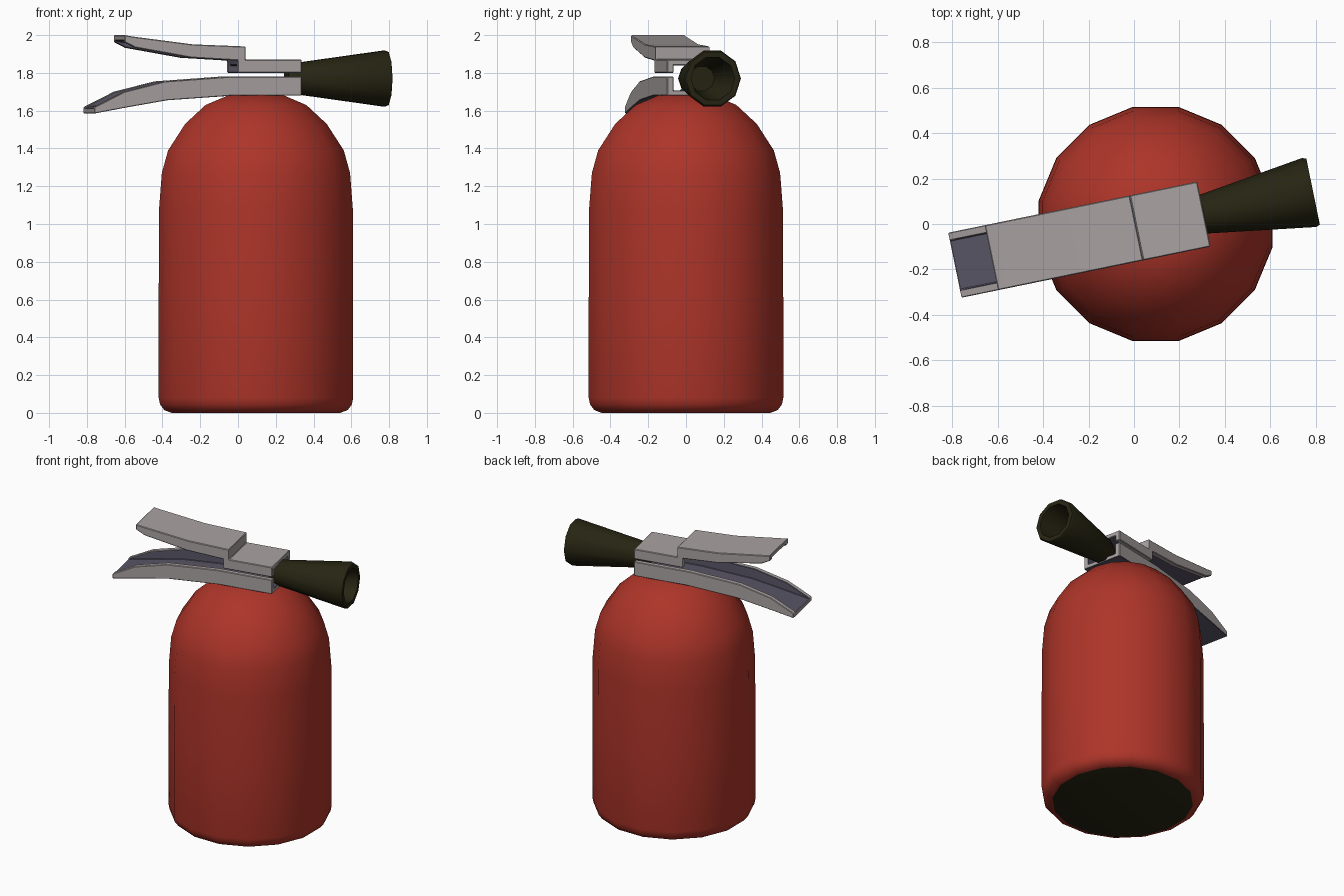
import bpy, math
from mathutils import Matrix

if "Cube" in bpy.data.objects:
    bpy.data.objects.remove(bpy.data.objects["Cube"])

def mat(name, c):
    m = bpy.data.materials.new(name)
    m.diffuse_color = (*c, 1)
    m.use_nodes = True
    m.node_tree.nodes["Principled BSDF"].inputs["Base Color"].default_value = m.diffuse_color
    return m

RED = mat("red_paint", (0.42, 0.035, 0.022))
BLACK = mat("dark_olive_black", (0.02, 0.018, 0.006))
GREY = mat("light_grey_metal", (0.40, 0.36, 0.36))
SHADE = mat("dark_violet_grey", (0.10, 0.09, 0.13))

CX = 0.095                                   # tank axis
TURN = Matrix.Translation((CX, 0, 0)) @ Matrix.Rotation(math.radians(11.6), 4, 'Z')

def make(name, verts, faces, mats, ids, matrix, angle):
    me = bpy.data.meshes.new(name)
    me.from_pydata(verts, [], faces)
    for m in mats:
        me.materials.append(m)
    for p, i in zip(me.polygons, ids):
        p.material_index = i
    me.transform(matrix)
    me.update()
    ob = bpy.data.objects.new(name, me)
    bpy.context.collection.objects.link(ob)
    bpy.ops.object.select_all(action='DESELECT')
    ob.select_set(True)
    bpy.context.view_layer.objects.active = ob
    bpy.ops.object.mode_set(mode='EDIT')
    bpy.ops.mesh.select_all(action='SELECT')
    bpy.ops.mesh.normals_make_consistent(inside=False)
    bpy.ops.object.mode_set(mode='OBJECT')
    if angle:
        bpy.ops.object.shade_smooth_by_angle(angle=math.radians(angle))
    return ob

def lathe(name, profile, n, mats, matrix, first_cap=0):
    """Spin (radius, height) points round z, closing both ends with caps."""
    verts = [(r * math.cos((k + .5) * 2 * math.pi / n), r * math.sin((k + .5) * 2 * math.pi / n), z)
             for r, z in profile for k in range(n)]
    faces = [tuple(range(n))[::-1]]
    for i in range(len(profile) - 1):
        for k in range(n):
            a, b = i * n + k, i * n + (k + 1) % n
            faces.append((a, b, b + n, a + n))
    faces.append(tuple(range((len(profile) - 1) * n, len(profile) * n)))
    ids = [first_cap] + [0] * (len(faces) - 1)
    return make(name, verts, faces, mats, ids, matrix, 40)

def channel(name, outer, plate, rim, dark_back):
    """Bent U-channel: (u, z) paths of the back, the inner floor and the wall rims."""
    w, t = 0.146, 0.035
    verts = []
    for o, p, r in zip(outer, plate, rim):
        for v, (u, z) in ((-w, o), (w, o), (w, r), (w - t, r), (w - t, p),
                          (t - w, p), (t - w, r), (-w, r)):
            verts.append((u, v, z))
    faces, ids = [], []
    for i in range(len(outer) - 1):
        for k in range(8):
            a, b = i * 8 + k, i * 8 + (k + 1) % 8
            faces.append((a, b, b + 8, a + 8))
            ids.append(1 if k in (3, 4, 5) or (k == 0 and dark_back) else 0)
    for s in (0, (len(outer) - 1) * 8):      # open ends, drawn as three quads
        for q in ((0, 1, 4, 5), (1, 2, 3, 4), (0, 5, 6, 7)):
            faces.append(tuple(s + j for j in q))
            ids.append(0)
    ob = make(name, verts, faces, [GREY, SHADE], ids, TURN, 0)
    bev = ob.modifiers.new("soft_edges", 'BEVEL')
    bev.width, bev.segments, bev.limit_method = 0.004, 1, 'ANGLE'
    bev.angle_limit = math.radians(40)
    return ob

# Tank: 16 sides, domed top, dark base
lathe("tank", [(0.455, 0), (0.495, 0.015), (0.518, 0.045), (0.525, 0.08), (0.525, 0.6),
               (0.523, 1.08), (0.508, 1.27), (0.474, 1.39), (0.382, 1.53), (0.272, 1.63),
               (0.145, 1.683)], 16, [RED, BLACK], Matrix.Translation((CX, 0, 0)), 1)

# Carrying handle: channel opening upward
back = [(0.217, 1.68), (-0.15, 1.68), (-0.51, 1.655), (-0.74, 1.615), (-0.902, 1.585)]
channel("carry_handle", back, [(u, z + 0.028) for u, z in back],
        [(0.217, 1.78), (-0.17, 1.78), (-0.52, 1.755), (-0.74, 1.70), (-0.902, 1.619)], True)

# Squeeze lever: stepped channel opening downward
channel("squeeze_lever",
        [(0.217, 1.87), (-0.086, 1.87), (-0.086, 1.94), (-0.37, 1.951), (-0.70, 1.993), (-0.738, 2.0)],
        [(0.217, 1.84), (-0.116, 1.84), (-0.116, 1.91), (-0.38, 1.921), (-0.70, 1.964), (-0.738, 1.972)],
        [(0.217, 1.80), (-0.126, 1.80), (-0.126, 1.865), (-0.38, 1.88), (-0.68, 1.933), (-0.738, 1.963)],
        False)

# Nozzle: hollow ten-sided horn pointing along the handle
aim = TURN @ Matrix.Translation((0, 0, 1.77)) @ Matrix.Rotation(math.pi / 2, 4, 'Y')
lathe("nozzle", [(0.068, 0.165), (0.087, 0.217), (0.155, 0.69), (0.148, 0.708), (0.118, 0.708),
                 (0.068, 0.42)], 10, [BLACK], aim)
